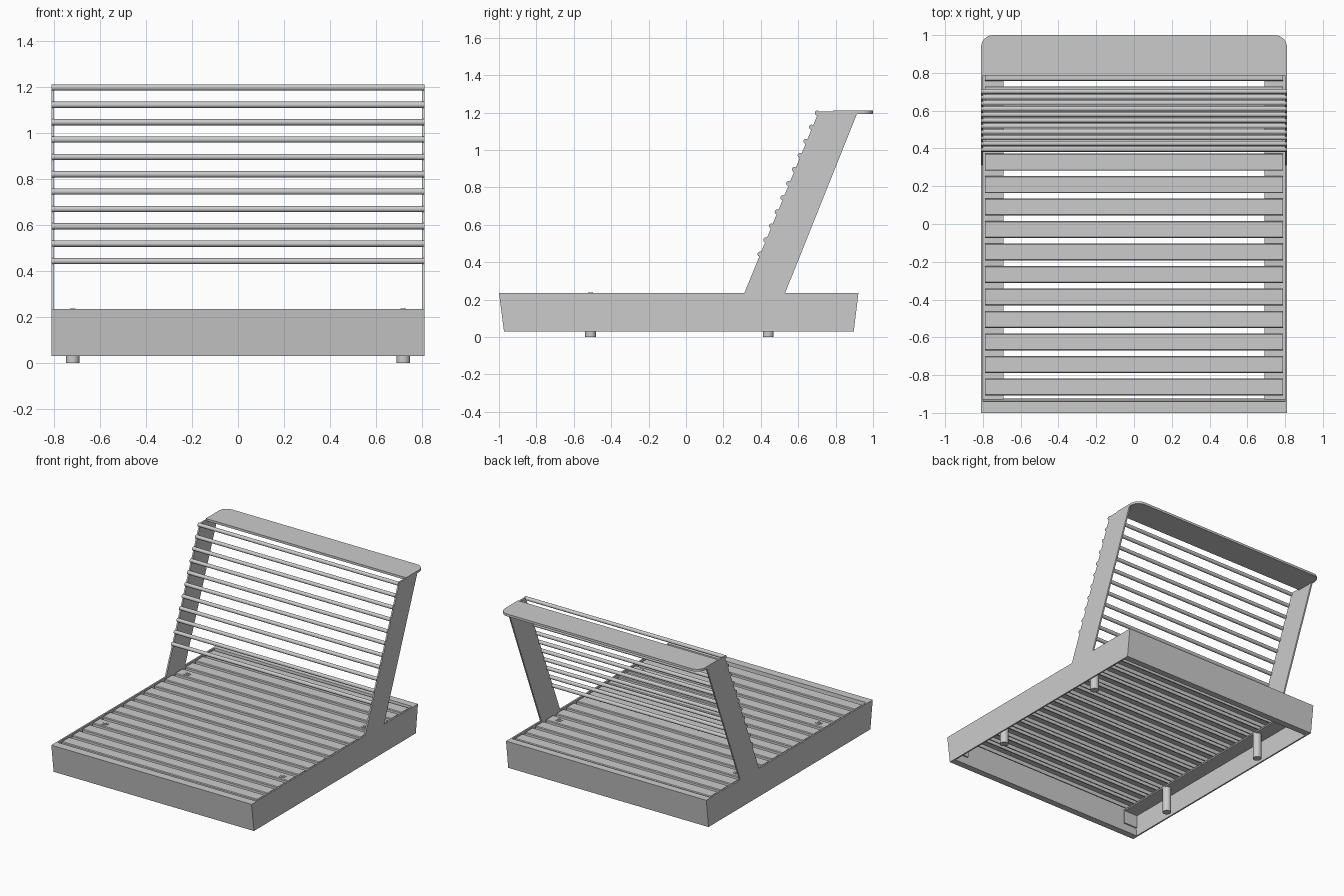
import bpy, bmesh, math
from mathutils import Vector

if "Cube" in bpy.data.objects:
    bpy.data.objects.remove(bpy.data.objects["Cube"])


def finish(name, bm, angle=None):
    bmesh.ops.recalc_face_normals(bm, faces=bm.faces)
    me = bpy.data.meshes.new(name)
    bm.to_mesh(me)
    bm.free()
    ob = bpy.data.objects.new(name, me)
    bpy.context.collection.objects.link(ob)
    if angle:
        bpy.context.view_layer.objects.active = ob
        ob.select_set(True)
        bpy.ops.object.shade_smooth_by_angle(angle=math.radians(angle))
        ob.select_set(False)
    return ob


def prism(name, pts, start, vec, angle=None):
    """Extrude a closed outline (list of 3D points) along vec."""
    bm = bmesh.new()
    f = bm.faces.new([bm.verts.new(Vector(p) + Vector(start)) for p in pts])
    r = bmesh.ops.extrude_face_region(bm, geom=[f])
    bmesh.ops.translate(bm, vec=vec, verts=[g for g in r["geom"] if isinstance(g, bmesh.types.BMVert)])
    return finish(name, bm, angle)


def side_prism(name, yz, x0, x1):
    return prism(name, [(0, y, z) for y, z in yz], (x0, 0, 0), (x1 - x0, 0, 0))


def box(name, x0, x1, y0, y1, z0, z1):
    return side_prism(name, [(y0, z0), (y1, z0), (y1, z1), (y0, z1)], x0, x1)


def cylinder(name, radius, loc, length, axis="Z", sides=20):
    bm = bmesh.new()
    bmesh.ops.create_cone(bm, cap_ends=True, segments=sides, radius1=radius, radius2=radius, depth=length)
    ob = finish(name, bm, 40)
    ob.location = loc
    if axis == "X":
        ob.rotation_euler.y = math.pi / 2
    return ob


W = 0.81

# Side plates with the leaning backrest arms cut from the same sheet
plate = [(-0.925, 0.03), (0.85, 0.03), (0.87, 0.235), (0.53, 0.235),
         (0.915, 1.195), (0.91, 1.205), (0.71, 1.205), (0.312, 0.235), (-0.945, 0.235)]
for label, s in (("left", -1), ("right", 1)):
    side_prism(label + "_side_plate", plate, s * (W - 0.011), s * W)
    # Ledge carrying the slats, with small end tabs
    box(label + "_ledge", s * 0.69, s * 0.80, -0.93, 0.86, 0.184, 0.194)
    box(label + "_front_tab", s * 0.69, s * 0.80, -0.93, -0.92, 0.09, 0.19)
    box(label + "_rear_tab", s * 0.69, s * 0.80, 0.845, 0.855, 0.09, 0.19)

# Tilted front and rear panels
side_prism("front_panel", [(-0.973, 0.03), (-0.925, 0.03), (-0.94, 0.235), (-1.0, 0.235)], -W, W)
side_prism("rear_panel", [(0.897, 0.03), (0.85, 0.03), (0.868, 0.235), (0.922, 0.235)], -W, W)

# Seat slats: shallow channels with lips turned down
for i in range(15):
    y = -0.863 + 0.119 * i
    h, t, top, low = 0.045, 0.008, 0.23, 0.194
    channel = [(y - h, low), (y - h, top - 0.005), (y - h + 0.005, top), (y + h - 0.005, top),
               (y + h, top - 0.005), (y + h, low), (y + h - t, low), (y + h - t, top - t),
               (y - h + t, top - t), (y - h + t, low)]
    side_prism(f"seat_slat_{i + 1}", channel, -0.79, 0.79)

# Feet with bolt heads on the slats above them
for x in (-0.718, 0.718):
    for y in (-0.51, 0.44):
        cylinder("foot", 0.029, (x, y, 0.093), 0.186)
        cylinder("bolt_washer", 0.025, (x, y, 0.231), 0.004)
        cylinder("bolt_head", 0.013, (x, y, 0.234), 0.006, sides=6)

# Backrest rods along the front edge of the arms
for i in range(11):
    k = i / 10
    cylinder(f"back_rod_{i + 1}", 0.0135, (0, 0.396 + 0.306 * k, 0.443 + 0.754 * k), 2 * W, "X", 16)

# Top shelf with rounded rear corners
r = 0.065
outline = [(-W, 0.785, 0), (W, 0.785, 0)]
for cx, a0 in ((W - r, 0), (r - W, 90)):
    for j in range(9):
        a = math.radians(a0 + j * 90 / 8)
        outline.append((cx + r * math.cos(a), 1.0 - r + r * math.sin(a), 0))
prism("top_shelf", outline, (0, 0, 1.193), (0, 0, 0.017), 40)
